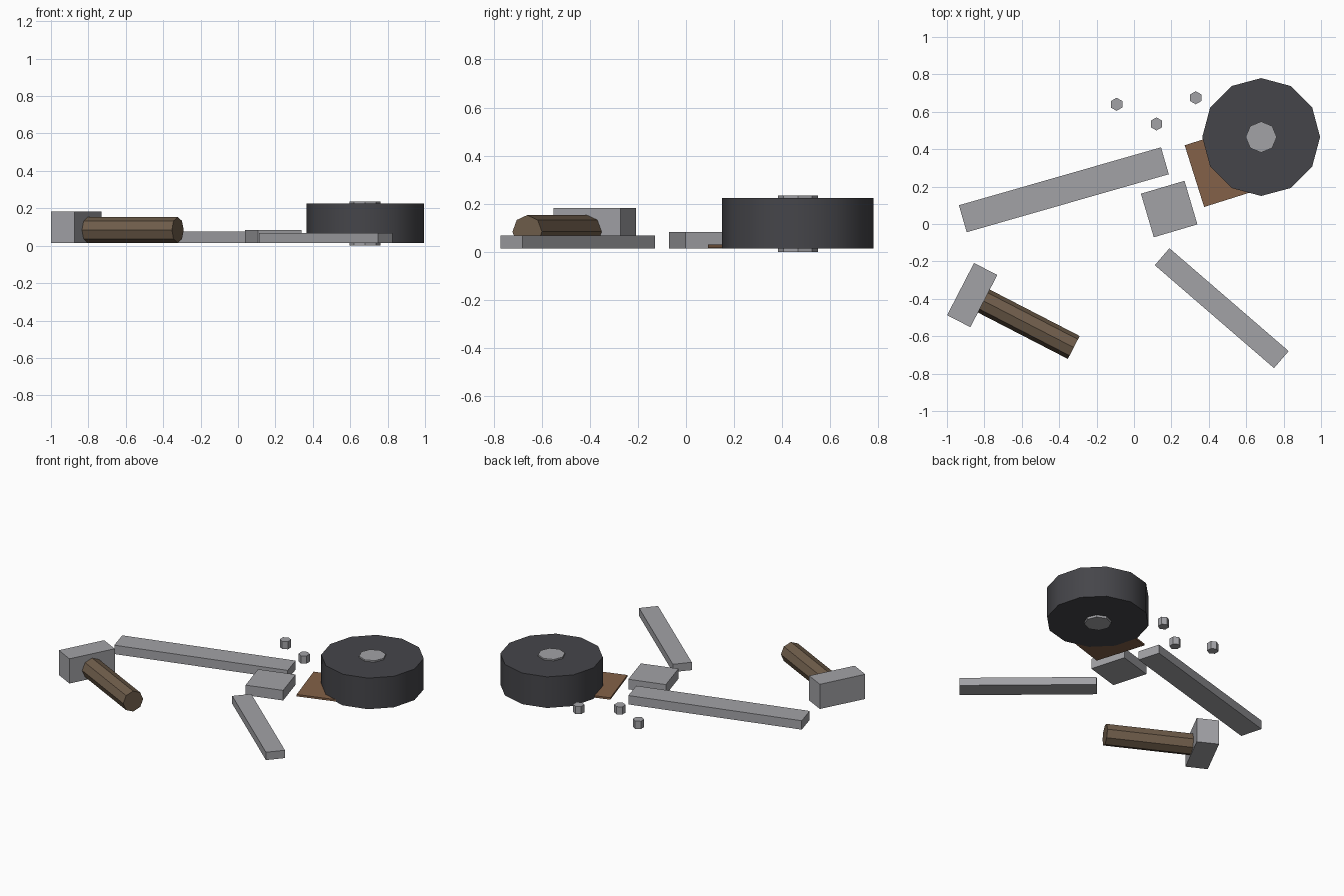
import bpy
import bmesh
from math import radians
from mathutils import Matrix

cube = bpy.data.objects.get("Cube")
if cube:
    bpy.data.objects.remove(cube, do_unlink=True)


def material(name, rgb):
    mat = bpy.data.materials.new(name)
    mat.use_nodes = True
    mat.diffuse_color = (*rgb, 1)
    mat.node_tree.nodes["Principled BSDF"].inputs["Base Color"].default_value = (*rgb, 1)
    return mat


metal = material("grey metal", (0.36, 0.36, 0.38))
rubber = material("dark rubber", (0.06, 0.06, 0.068))
rust = material("rust brown", (0.23, 0.12, 0.065))
wood = material("dark wood", (0.16, 0.11, 0.07))


def finish(name, bm, mat):
    bmesh.ops.recalc_face_normals(bm, faces=bm.faces)
    mesh = bpy.data.meshes.new(name)
    bm.to_mesh(mesh)
    bm.free()
    mesh.materials.append(mat)
    obj = bpy.data.objects.new(name, mesh)
    bpy.context.collection.objects.link(obj)
    return obj


def box(name, mat, x, y, length, width, low, high, angle):
    """Box lying between two heights, turned about z."""
    bm = bmesh.new()
    bmesh.ops.create_cube(bm, size=1)
    bm.transform(Matrix.Diagonal((length, width, high - low, 1)))
    obj = finish(name, bm, mat)
    obj.location = (x, y, (low + high) / 2)
    obj.rotation_euler.z = radians(angle)
    return obj


def prism(name, mat, x, y, sides, radius, low, high):
    """Upright regular prism with a corner pointing along y."""
    bm = bmesh.new()
    bmesh.ops.create_cone(bm, cap_ends=True, segments=sides, radius1=radius,
                          radius2=radius, depth=high - low)
    obj = finish(name, bm, mat)
    obj.location = (x, y, (low + high) / 2)
    return obj


FLOOR = 0.015

# Wheel with its hub
wheel = prism("wheel", rubber, 0.68, 0.465, 12, 0.315, FLOOR, 0.225)
prism("wheel_hub", metal, 0.68, 0.465, 8, 0.083, 0, 0.235)
bpy.context.view_layer.objects.active = wheel
wheel.select_set(True)
bpy.ops.object.shade_smooth_by_angle(angle=radians(35))

# Scrap bars and plates
box("long_bar", metal, -0.375, 0.183, 1.124, 0.15, FLOOR, 0.075, 16)
box("short_bar", metal, 0.469, -0.45, 0.842, 0.12, FLOOR, 0.068, -40.8)
box("square_plate", metal, 0.188, 0.08, 0.243, 0.243, FLOOR, 0.083, 16.5)
box("rusty_plate", rust, 0.488, 0.308, 0.346, 0.346, 0.017, 0.03, 17.5)

# Loose nuts
for i, (x, y) in enumerate([(-0.093, 0.64), (0.12, 0.535), (0.33, 0.675)]):
    prism(f"nut_{i + 1}", metal, x, y, 6, 0.035, FLOOR, 0.067)

# Hammer: head and octagonal handle starting inside it
box("hammer_head", metal, -0.865, -0.38, 0.14, 0.314, FLOOR, 0.182, -27.3)
handle = prism("hammer_handle", wood, -0.5935, -0.52, 8, 0.069, 0, 0.611)
handle.location.z = 0.084
handle.rotation_euler = (0, radians(90), radians(-27.3))
